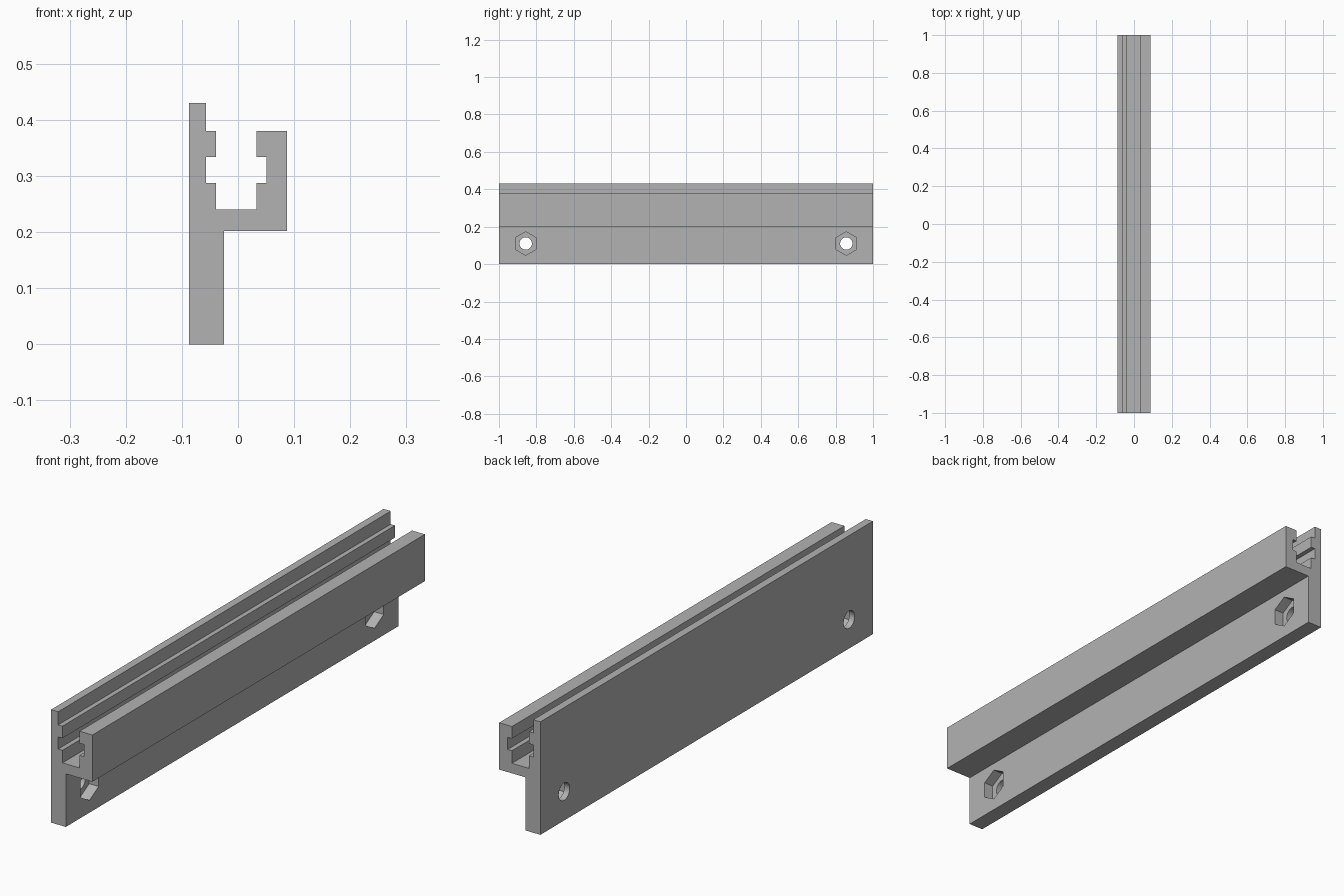
import bpy
import bmesh
from math import sin, cos, tau
from mathutils import Vector

if "Cube" in bpy.data.objects:
    bpy.data.objects.remove(bpy.data.objects["Cube"])

grey = bpy.data.materials.new("plain grey")
grey.use_nodes = True
grey.diffuse_color = (0.45, 0.45, 0.45, 1)
grey.node_tree.nodes["Principled BSDF"].inputs["Base Color"].default_value = grey.diffuse_color


def prism(name, outline, direction):
    """Extrude a closed outline of 3D points along a direction."""
    bm = bmesh.new()
    face = bm.faces.new([bm.verts.new(p) for p in outline])
    new = bmesh.ops.extrude_face_region(bm, geom=[face])["geom"]
    bmesh.ops.translate(bm, vec=direction,
                        verts=[v for v in new if isinstance(v, bmesh.types.BMVert)])
    bmesh.ops.recalc_face_normals(bm, faces=bm.faces)
    mesh = bpy.data.meshes.new(name)
    bm.to_mesh(mesh)
    bm.free()
    mesh.materials.append(grey)
    obj = bpy.data.objects.new(name, mesh)
    bpy.context.collection.objects.link(obj)
    return obj


# Rail cross-section: mounting flange below, slotted channel above
back, flange, outer = -0.087, -0.025, 0.087
lip_l, slot_l, lip_r, slot_r = -0.039, -0.057, 0.033, 0.051
floor, slot_low, slot_high, rim = 0.24, 0.288, 0.334, 0.38
section = [
    (back, 0), (flange, 0), (flange, 0.202), (outer, 0.202), (outer, rim),
    (lip_r, rim), (lip_r, slot_high), (slot_r, slot_high), (slot_r, slot_low),
    (lip_r, slot_low), (lip_r, floor), (lip_l, floor), (lip_l, slot_low),
    (slot_l, slot_low), (slot_l, slot_high), (lip_l, slot_high), (lip_l, rim),
    (slot_l, rim), (slot_l, 0.43), (back, 0.43),
]
rail = prism("slotted_rail", [(x, -1, z) for x, z in section], Vector((0, 2, 0)))


def cutter(name, y, sides, radius, x, length):
    ring = [(x, y + radius * sin(tau * i / sides), 0.11 + radius * cos(tau * i / sides))
            for i in range(sides)]
    obj = prism(name, ring, Vector((length, 0, 0)))
    obj.hide_render = True
    return obj


# Bolt holes with hexagonal nut pockets on the flange
cutters = []
for y in (-0.857, 0.857):
    cutters.append(cutter("nut_pocket_cutter", y, 6, 0.063, flange - 0.04, 0.06))
    cutters.append(cutter("bolt_hole_cutter", y, 32, 0.033, back - 0.02, 0.1))
for c in cutters:
    mod = rail.modifiers.new(c.name, "BOOLEAN")
    mod.operation = "DIFFERENCE"
    mod.solver = "EXACT"
    mod.object = c

# Bake the cuts and drop the cutters
bpy.context.view_layer.update()
baked = bpy.data.meshes.new_from_object(
    rail.evaluated_get(bpy.context.evaluated_depsgraph_get()))
rail.modifiers.clear()
rail.data = baked
for c in cutters:
    bpy.data.objects.remove(c)

bpy.context.view_layer.objects.active = rail
rail.select_set(True)
bpy.ops.object.shade_smooth_by_angle()
